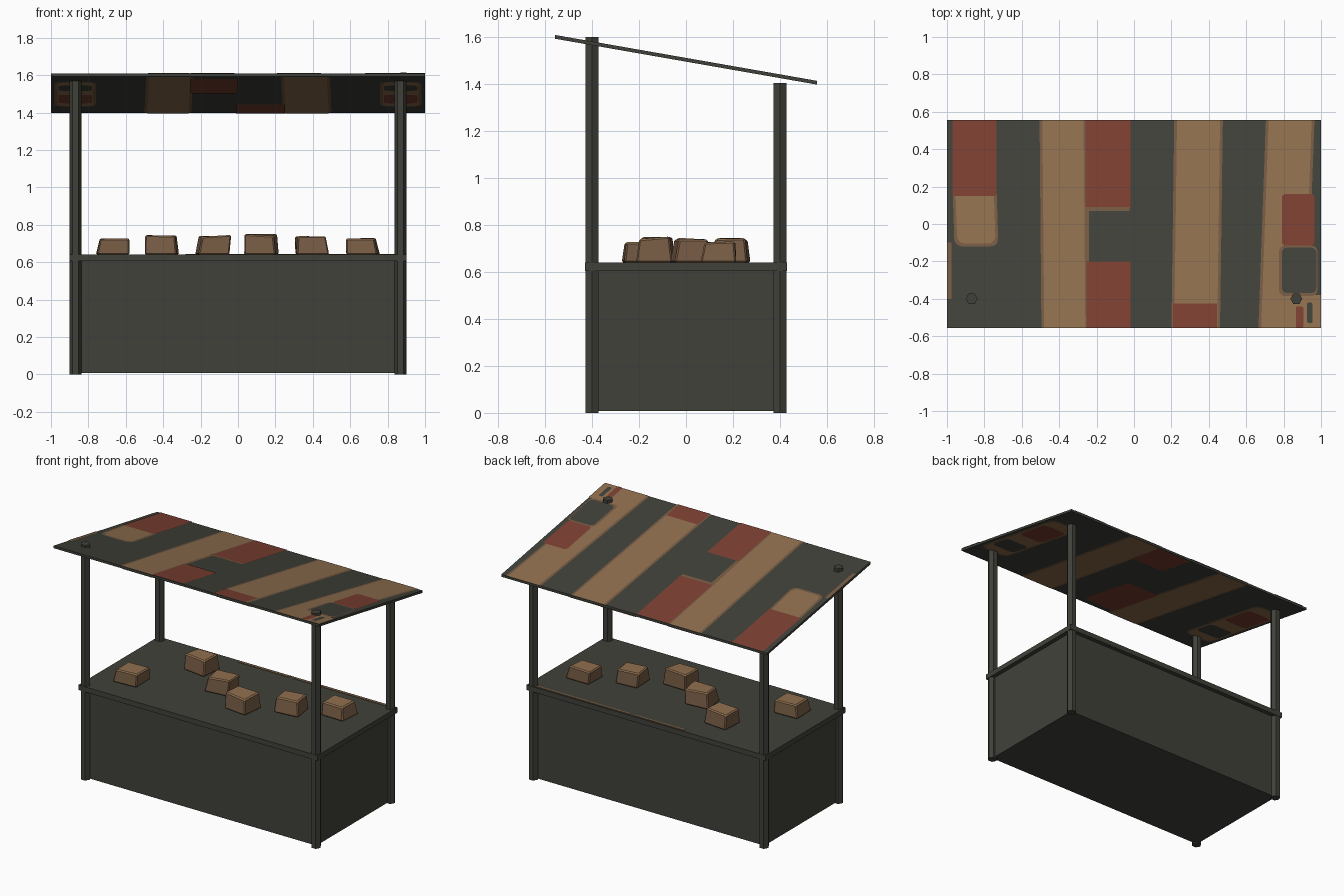
import bpy, bmesh, math, random
from mathutils import Matrix, Vector

random.seed(4)
if "Cube" in bpy.data.objects:
    bpy.data.objects.remove(bpy.data.objects["Cube"])


def material(name, r, g, b):
    m = bpy.data.materials.new(name)
    m.use_nodes = True
    m.diffuse_color = (r, g, b, 1)
    m.node_tree.nodes["Principled BSDF"].inputs["Base Color"].default_value = (r, g, b, 1)
    return m


dark = material("dark_grey_wood", .052, .053, .042)
tan = material("tan", .28, .16, .078)
brown = material("brown", .18, .105, .057)
red = material("rust_red", .2, .05, .031)


def finish(name, bm, *mats):
    mesh = bpy.data.meshes.new(name)
    bm.to_mesh(mesh)
    bm.free()
    for m in mats:
        mesh.materials.append(m)
    ob = bpy.data.objects.new(name, mesh)
    bpy.context.collection.objects.link(ob)
    return ob


def box_mesh(x, y, z0, z1):
    bm = bmesh.new()
    bmesh.ops.create_cube(bm, size=1)
    bmesh.ops.scale(bm, vec=(2 * x, 2 * y, z1 - z0), verts=bm.verts)
    bmesh.ops.translate(bm, vec=(0, 0, (z0 + z1) / 2), verts=bm.verts)
    return bm


# Stall body and counter
finish("stall_body", box_mesh(.87, .4, .008, .61), dark)
finish("counter_top", box_mesh(.9, .43, .605, .64), dark)

# Six-sided posts, the front pair taller
for side, sx in (("left", 1), ("right", -1)):
    for end, y, top in (("front", -.4, 1.6), ("back", .4, 1.405)):
        bm = bmesh.new()
        bmesh.ops.create_cone(bm, cap_ends=True, segments=6, radius1=.032,
                              radius2=.032, depth=top)
        bmesh.ops.rotate(bm, matrix=Matrix.Rotation(math.pi / 6, 3, 'Z'), verts=bm.verts)
        bmesh.ops.translate(bm, vec=(sx * .868, y, top / 2), verts=bm.verts)
        finish(f"{end}_{side}_post", bm, dark)


# Sloping roof board
def roof_z(y):
    return 1.503 - .175 * y


HALF, EDGE = .008, .557
bm = box_mesh(1, EDGE, -HALF, HALF)
for v in bm.verts:
    v.co.z += roof_z(v.co.y)
finish("roof_board", bm, dark)


# Painted patch lying on one face of the roof; lean shifts the front edge in x
def patch(name, x0, x1, y0, y1, mat, up=1, level=1, lean=0, rounding=0):
    x0, x1 = max(x0, -1), min(x1, 1)
    y0, y1 = max(y0, -EDGE), min(y1, EDGE)
    bm = bmesh.new()
    pts = [(x0 + lean, y0), (x1 + lean, y0), (x1, y1), (x0, y1)]
    off = up * (HALF + .0012 * level)
    face = bm.faces.new([bm.verts.new((min(max(x, -1), 1), y, 0)) for x, y in pts])
    if rounding:
        bmesh.ops.bevel(bm, geom=bm.verts[:], offset=rounding, segments=3,
                        profile=.5, affect='VERTICES')
    for v in bm.verts:
        v.co.z = roof_z(v.co.y) + off
    bm.normal_update()
    for f in bm.faces:
        if f.normal.z * up < 0:
            f.normal_flip()
    finish(name, bm, mat)


# Tan patch with a worn brown rim
def rimmed(name, x0, x1, y0, y1, up=1, lean=0, rounding=0, rim=.015, mat=tan):
    patch(name + "_rim", x0, x1, y0, y1, brown, up, 1, lean, rounding)
    patch(name, x0 + rim, x1 - rim, y0 + (rim if y0 > -EDGE else 0),
          y1 - (rim if y1 < EDGE else 0), mat, up, 2, lean, rounding)


# Upper face of the roof
rimmed("stripe_right", -.505, -.255, -1, 1, lean=.01)
rimmed("stripe_middle", .215, .475, -1, 1, lean=-.015)
rimmed("stripe_left", .705, .965, -1, 1, lean=-.04)
patch("red_middle_back", -.26, -.02, .085, 1, red, level=3)
patch("patch_rim_top", -.26, -.025, .07, .09, brown, level=4)
patch("patch_rim_side", -.262, -.24, -.2, .08, brown, level=3)
patch("red_middle_front", -.255, -.02, -1, -.2, red, level=3)
patch("red_stripe_end", .208, .445, -1, -.425, red, level=3)
rimmed("tan_corner", -.97, -.735, -.12, .2, lean=.01, rounding=.04)
patch("red_corner", -.97, -.735, .15, 1, red, level=3)
patch("edge_sliver_right", -1, -.975, -.4, -.1, brown, level=3)
patch("red_left", .79, .965, -.115, .16, red, level=3, rounding=.02)
patch("dark_left_rim", .775, .98, -.385, -.115, brown, level=3, rounding=.03)
patch("dark_left", .79, .975, -.37, -.125, dark, level=4, rounding=.03)
patch("edge_worn_left", .9, 1, -1, -.38, tan, level=3)
patch("red_left_end", .865, .905, -1, -.44, red, level=4, rounding=.01)
patch("dark_left_end", .925, .955, -.53, -.42, dark, level=4, rounding=.01)

# Lower face of the roof
rimmed("under_stripe_right", -.5, -.25, -1, 1, up=-1, lean=.01)
rimmed("under_stripe_left", .24, .5, -1, 1, up=-1, lean=-.01)
patch("under_red_front", -.255, 0, -.5, -.06, red, up=-1, level=3, rounding=.02)
patch("under_red_back", -.01, .25, .28, 1, red, up=-1, level=3)
for side, s in (("left", 1), ("right", -1)):
    xs = sorted((s * .76, s * .98))
    rimmed("under_worn_" + side, *xs, -.4, .35, up=-1, rounding=.05)
    xs = sorted((s * .78, s * .96))
    patch("under_red_" + side, *xs, -.02, .24, red, up=-1, level=3, rounding=.03)
    patch("under_dark_" + side, *xs, -.3, -.14, dark, up=-1, level=3, rounding=.03)

# Worn strip along the back of the counter
for i, (x0, x1) in enumerate(((-.28, .1), (.13, .86))):
    bm = box_mesh((x1 - x0) / 2, .008, .639, .6425)
    bmesh.ops.translate(bm, vec=((x0 + x1) / 2, .412, 0), verts=bm.verts)
    finish(f"counter_wear_{i}", bm, brown)

# Rough goods on the counter: position, height, sideways slant, turn
goods = ((-.67, -.19, .09, .01, .05), (-.405, .19, .1, -.01, -.1),
         (-.135, .02, .1, .015, .1), (.125, -.13, .105, -.005, -.08),
         (.395, .02, .1, -.01, .12), (.67, .14, .09, -.015, -.05))
for i, (x, y, h, slant, turn) in enumerate(goods):
    bm = box_mesh(.085, .075, 0, h)
    for v in bm.verts:
        if v.co.z > h / 2:
            v.co.x = v.co.x * .93 + slant
            v.co.y *= .85
        v.co += Vector([random.uniform(-.006, .006) for _ in "xy"] + [0])
        if v.co.z > h / 2:
            v.co.z += random.uniform(-.006, .006)
    bmesh.ops.bevel(bm, geom=bm.edges[:], offset=.007, segments=1, affect='EDGES')
    bmesh.ops.rotate(bm, matrix=Matrix.Rotation(turn, 3, 'Z'), verts=bm.verts)
    bmesh.ops.translate(bm, vec=(x, y, .64), verts=bm.verts)
    bm.normal_update()
    for f in bm.faces:
        f.material_index = 0 if f.normal.z > .5 else 1
    finish(f"goods_block_{i + 1}", bm, tan, brown)
